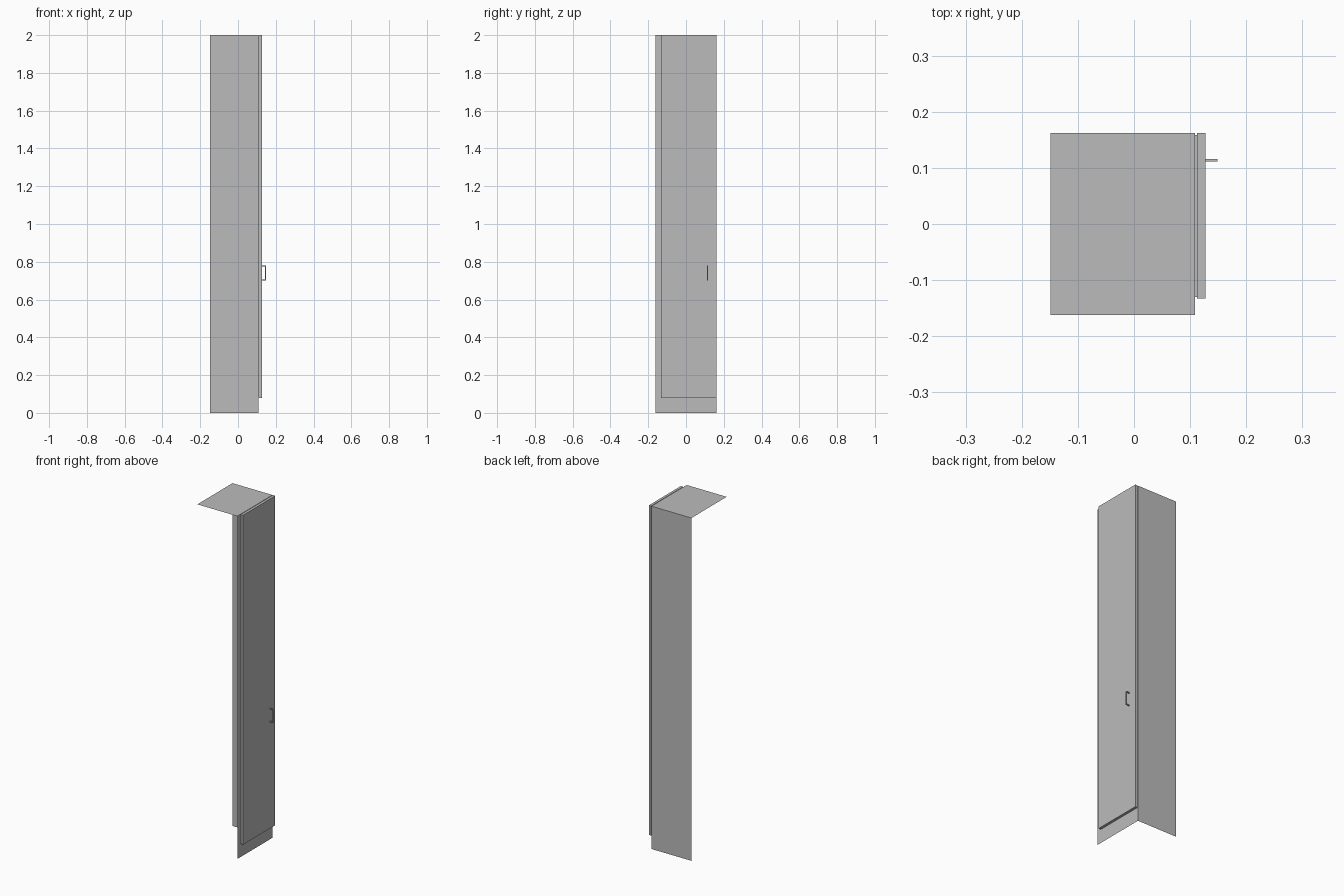
import bpy
import bmesh
from mathutils import Vector

if "Cube" in bpy.data.objects:
    bpy.data.objects.remove(bpy.data.objects["Cube"])

grey = bpy.data.materials.new("cabinet grey")
grey.use_nodes = True
colour = (0.5, 0.5, 0.5, 1)
grey.diffuse_color = colour
grey.node_tree.nodes["Principled BSDF"].inputs["Base Color"].default_value = colour


def finish(name, bm):
    mesh = bpy.data.meshes.new(name)
    bm.to_mesh(mesh)
    bm.free()
    mesh.materials.append(grey)
    obj = bpy.data.objects.new(name, mesh)
    bpy.context.collection.objects.link(obj)
    return obj


def add_box(bm, low, high):
    low, high = Vector(low), Vector(high)
    verts = bmesh.ops.create_cube(bm, size=1)["verts"]
    bmesh.ops.scale(bm, vec=high - low, verts=verts)
    bmesh.ops.translate(bm, vec=(low + high) / 2, verts=verts)


def box(name, low, high):
    bm = bmesh.new()
    add_box(bm, low, high)
    return finish(name, bm)


def panel(name, origin, side_a, side_b):
    bm = bmesh.new()
    o, a, b = Vector(origin), Vector(side_a), Vector(side_b)
    bm.faces.new([bm.verts.new(p) for p in (o, o + a, o + a + b, o + b)])
    return finish(name, bm)


# Cabinet extents
left, right = -0.149, 0.109
front, back = -0.162, 0.162
height = 2.0
width, depth = right - left, back - front

# Open carcass: single-sided sheets for the back, door side and top
panel("back_panel", (right, back, 0), (-width, 0, 0), (0, 0, height))
panel("side_panel", (right, front, 0), (0, depth, 0), (0, 0, height))
panel("top_panel", (left, front, height), (width, 0, 0), (0, depth, 0))

# Door with a slightly smaller seal behind it
door_front, door_bottom = -0.133, 0.078
seal_x, door_x = 0.112, 0.127
inset = 0.003
box("door_seal", (right, door_front + inset, door_bottom + inset),
    (seal_x, back - inset, height - inset))
box("door", (seal_x, door_front, door_bottom), (door_x, back, height))

# Handle: two short legs joined by an upright grip
bar = 0.005
grip_x, grip_y = 0.149, 0.111
low_z, high_z = 0.70, 0.78
bm = bmesh.new()
for z in (low_z, high_z - bar):
    add_box(bm, (door_x, grip_y, z), (grip_x - bar, grip_y + bar, z + bar))
add_box(bm, (grip_x - bar, grip_y, low_z), (grip_x, grip_y + bar, high_z))
finish("door_handle", bm)
